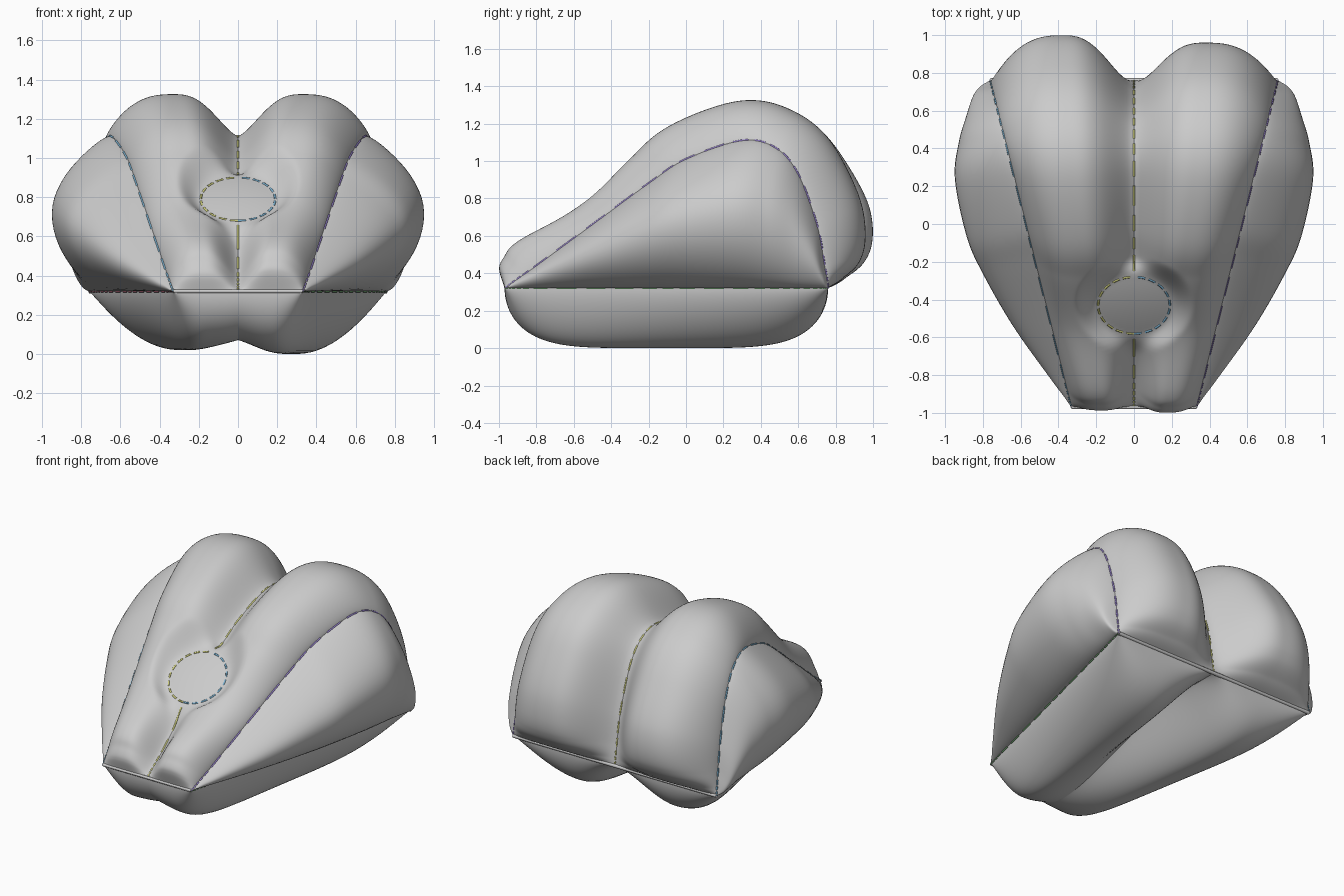
import bpy, math
from math import sin, cos, pi, sqrt, exp

if "Cube" in bpy.data.objects:
    bpy.data.objects.remove(bpy.data.objects["Cube"])

# Seam profile seen from the side: y, z, lobe inflation, side panel inflation
KEYS = [(-.97, .32, 0, 0), (-.945, .337, .09, .012), (-.90, .37, .135, .03), (-.8, .44, .165, .075),
        (-.5, .66, .125, .20), (-.2, .88, .17, .29), (0, 1.01, .20, .325), (.3, 1.11, .212, .312),
        (.48, 1.07, .22, .245), (.6, .93, .25, .175), (.7, .66, .295, .11), (.74, .45, .235, .06),
        (.755, .36, .10, .02), (.76, .32, 0, 0)]
BASE = .32


def profile(t):
    f = t * (len(KEYS) - 1)
    i = min(int(f), len(KEYS) - 2)
    f -= i
    a, b, c, d = (KEYS[max(0, min(len(KEYS) - 1, i + k))] for k in (-1, 0, 1, 2))
    return [.5 * (2 * q + (r - p) * f + (2 * p - 5 * q + 4 * r - s) * f * f
            + (3 * q - p - 3 * r + s) * f ** 3) for p, q, r, s in zip(a, b, c, d)]


def half_width(y):
    return .33 + .43 * (y + .97) / 1.73


def smooth(a, b, x):
    x = max(0, min(1, (x - a) / (b - a)))
    return x * x * (3 - 2 * x)


def hump(u, inner, outer):
    return max(0, sin(pi * u)) ** (inner if u < .5 else outer)


# Height of the tilted oval patch
def oval_z(y):
    return .79 + .733 * (y + .43)


# Top panel: two long lobes either side of a sunken middle seam, with an oval patch
def top(t, u, side):
    y, z, h, _ = profile(t)
    a, b = profile(max(0, t - .01)), profile(min(1, t + .01))
    dy, dz = b[0] - a[0], b[1] - a[1]
    n = math.hypot(dy, dz)
    x = u * half_width(y)
    if side > 0:
        h *= 1 - .14 * smooth(.65, .8, t)
    elif t < .3:
        h *= 1 - .2 * smooth(.3, .1, t)
    k = hump(u, 1.45, .75)
    h *= 1 - (1 - k) ** 1.35
    if t < .6:
        near = exp(-((y + .43) / .22) ** 2) * (1 - smooth(.25, .8, u))
        h = h * (1 - .5 * near) + .06 * near
    y, z = y - dz / n * h, z + dy / n * h
    if t < .6:
        r = sqrt((x / .19) ** 2 + ((y + .43) / .15) ** 2)
        w = 1 - smooth(1, 1.7, r)
        z += w * (oval_z(y) - z) + .015 * max(0, 1 - r * r)
    return side * x, y, z


# Side panel: swells out from the plane between the upper seam and the base seam
def flank(t, v, side):
    y, z, _, d = profile(t)
    d *= hump(v, .58, .8)
    return side * (half_width(y) + .97 * d), y - .2 * d, BASE + (z - BASE) * v


# Bottom panel: two flat-bottomed lobes, the crease between them deepening to the back
def bottom(t, u, side):
    s = -cos(pi * t)
    y = -.105 + .865 * s
    depth = (.31 + .01 * side * smooth(0, .4, u)) * sqrt(max(0, 1 - abs(s) ** 5))
    c = .9 * (1 - smooth(-.85, .5, y))
    k = hump(u, 1.1, .6)
    if u < .5:
        k = c + (1 - c) * k
    return side * u * half_width(y), y, BASE - depth * k


def panel(name, func, side, nt, nu):
    verts = []
    for i in range(nt + 1):
        for j in range(nu + 1):
            u = .5 - .5 * cos(pi * j / nu) if func is not top else sin(pi / 2 * j / nu)
            verts.append(func(i / nt, u, side))
    faces = []
    flip = (side < 0) != (func is top)
    for i in range(nt):
        for j in range(nu):
            k = i * (nu + 1) + j
            q = (k, k + 1, k + nu + 2, k + nu + 1)
            faces.append(q if flip else q[::-1])
    me = bpy.data.meshes.new(name)
    me.from_pydata(verts, [], faces)
    me.update()
    ob = bpy.data.objects.new(name, me)
    bpy.context.collection.objects.link(ob)
    for p in me.polygons:
        p.use_smooth = True
    return ob


def stitches(name, pts, color, radius=.006, dashed=True):
    cu = bpy.data.curves.new(name, 'CURVE')
    cu.dimensions = '3D'
    cu.bevel_depth = radius
    cu.bevel_resolution = 1
    runs = [pts[i:i + 3] for i in range(0, len(pts) - 2, 3)] if dashed else [pts]
    for run in runs:
        sp = cu.splines.new('POLY')
        sp.points.add(len(run) - 1)
        for p, co in zip(sp.points, run):
            p.co = (*co, 1)
    ob = bpy.data.objects.new(name, cu)
    bpy.context.collection.objects.link(ob)
    if color:
        mat = bpy.data.materials.new(name)
        mat.diffuse_color = (*color, 1)
        mat.use_nodes = True
        mat.node_tree.nodes["Principled BSDF"].inputs["Base Color"].default_value = mat.diffuse_color
        cu.materials.append(mat)


YELLOW, BLUE, PURPLE = (.6, .6, .2), (.2, .45, .65), (.3, .22, .6)
GREEN, RED = (.15, .35, .15), (.35, .1, .15)
ts = [i / 80 for i in range(81)]
for side, tag, seam, hem in ((1, "right", PURPLE, GREEN), (-1, "left", BLUE, RED)):
    panel("top_lobe_" + tag, top, side, 208, 60)
    panel("side_panel_" + tag, flank, side, 104, 30)
    panel("bottom_lobe_" + tag, bottom, side, 70, 36)
    # Stitch lines along the panel edges
    stitches("side_seam_" + tag, [top(t, 1, side) for t in ts], seam)
    stitches("base_seam_" + tag, [flank(t, 0, side) for t in ts], hem)
    arc = []
    for i in range(31):
        a = -pi / 2 + pi * i / 30
        x, y = .19 * cos(a), -.43 + .15 * sin(a)
        arc.append((side * x, y, oval_z(y)))
    stitches("oval_seam_" + tag, arc, BLUE if side > 0 else YELLOW)

middle = [top(t, 0, 1) for t in ts]
stitches("middle_seam_front", [p for p in middle if p[1] < -.58 and p[2] < .7], YELLOW)
stitches("middle_seam_back", [p for p in middle if p[1] > -.28], YELLOW)
# Plain hems closing the front and back edges
stitches("front_hem", [(-.33, -.97, BASE), (.33, -.97, BASE)], None, .01, False)
stitches("back_hem", [(-.76, .76, BASE), (.76, .76, BASE)], None, .012, False)
